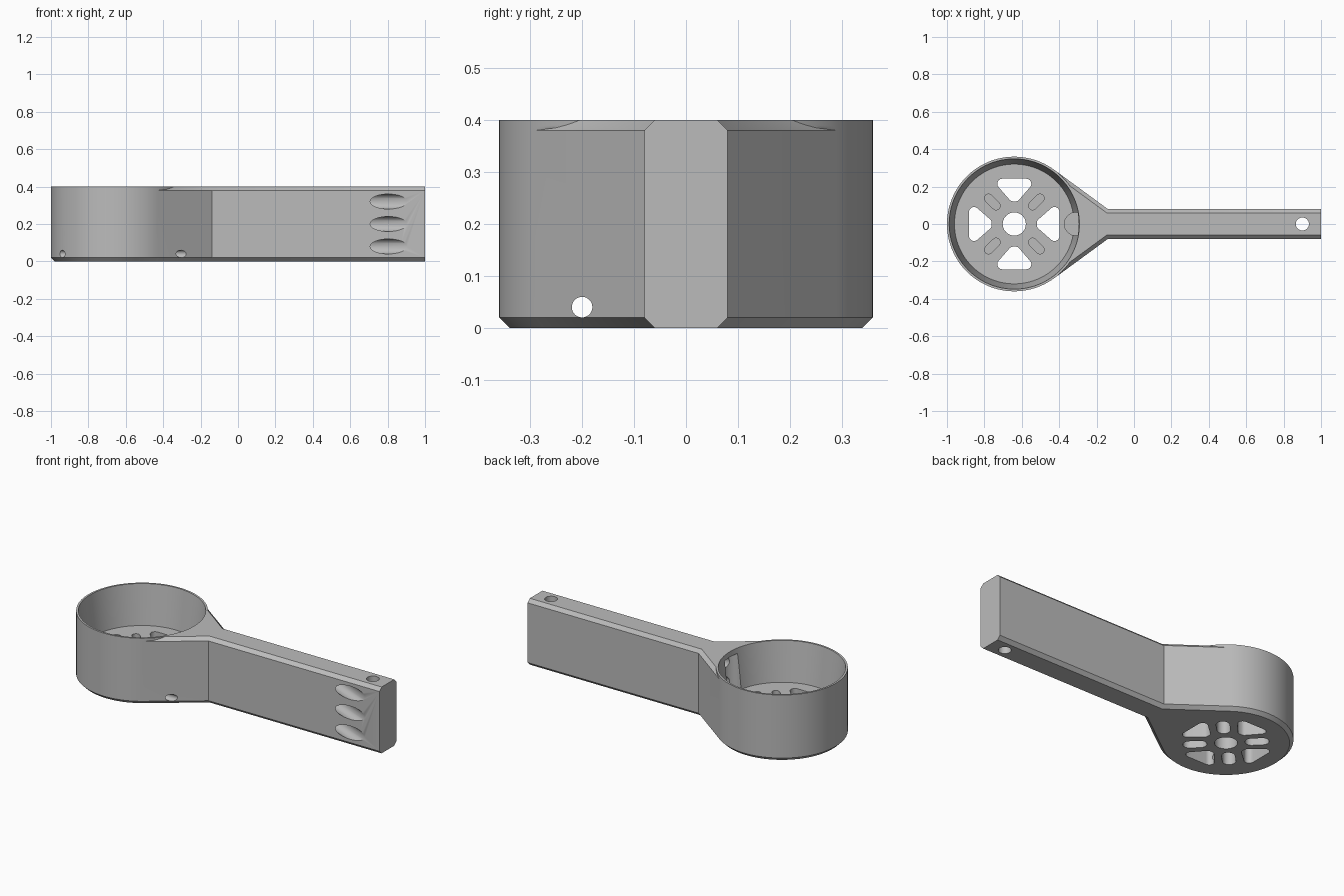
import bpy, bmesh
from math import sin, cos, pi, acos, atan2, hypot, radians
from mathutils import Vector, Matrix

if "Cube" in bpy.data.objects:
    bpy.data.objects.remove(bpy.data.objects["Cube"])

CX, R, HW, H, CH = -0.64, 0.36, 0.08, 0.40, 0.02   # cup centre, cup radius, arm half width, height, chamfer
NECK = -0.14                                       # where the arm starts to flare
FLOOR = 0.16
THETA = acos(R / hypot(NECK - CX, HW)) + atan2(HW, NECK - CX)   # tangent angle of the flare

grey = bpy.data.materials.new("grey plastic")
grey.use_nodes = True
colour = (0.5, 0.5, 0.5, 1)
grey.diffuse_color = colour
grey.node_tree.nodes["Principled BSDF"].inputs["Base Color"].default_value = colour


def make(name, bm):
    bmesh.ops.recalc_face_normals(bm, faces=bm.faces)
    mesh = bpy.data.meshes.new(name)
    bm.to_mesh(mesh)
    bm.free()
    mesh.materials.append(grey)
    ob = bpy.data.objects.new(name, mesh)
    bpy.context.collection.objects.link(ob)
    return ob


def outline(inset, cup_r):
    """Teardrop outline: straight arm, tangent flare and round cup."""
    hw, reach = HW - inset, R - inset
    neck = CX + (reach - hw * sin(THETA)) / cos(THETA)
    start = THETA - acos(min(1, reach / cup_r))
    angles = [start + (THETA - start) * i / 8 for i in range(8)]
    angles += [THETA + (pi - THETA) * i / 40 for i in range(41)]
    half = [(1, hw), (neck, hw)] + [(CX + cup_r * cos(a), cup_r * sin(a)) for a in angles]
    return half + [(x, -y) for x, y in reversed(half[:-1])]


# Body: chamfered at the bottom all round, at the top along arm and flare only
levels = [(0, CH, R - CH), (CH, 0, R), (H - CH, 0, R)]
levels += [(H - CH + CH * k / 4, CH * k / 4, R) for k in range(1, 5)]
bm = bmesh.new()
rings = [[bm.verts.new((x, y, z)) for x, y in outline(d, r)] for z, d, r in levels]
n = len(rings[0])
for low, high in zip(rings, rings[1:]):
    for i in range(n):
        j = (i + 1) % n
        bm.faces.new((low[i], low[j], high[j], high[i]))
bm.faces.new(rings[0][::-1])
bm.faces.new(rings[-1])
bmesh.ops.remove_doubles(bm, verts=bm.verts, dist=1e-5)
body = make("motor_arm_body", bm)


# Cutter helpers
def circle(centre, axis, r, seg=32):
    turn = Vector(axis).to_track_quat('Z', 'Y')
    return [Vector(centre) + turn @ Vector((r * cos(2 * pi * i / seg), r * sin(2 * pi * i / seg), 0))
            for i in range(seg)]


def hull(points):
    bm = bmesh.new()
    for p in points:
        bm.verts.new(p)
    res = bmesh.ops.convex_hull(bm, input=bm.verts)
    loose = {v for v in res["geom_interior"] + res["geom_unused"] if isinstance(v, bmesh.types.BMVert)}
    bmesh.ops.delete(bm, geom=list(loose), context='VERTS')
    bmesh.ops.dissolve_limit(bm, angle_limit=0.001, verts=bm.verts, edges=bm.edges)
    return bm


def cut(bm, name="cutter"):
    tool = make(name, bm)
    tool.hide_render = True
    mod = body.modifiers.new(name, 'BOOLEAN')
    mod.operation, mod.solver, mod.object = 'DIFFERENCE', 'EXACT', tool
    bpy.context.view_layer.objects.active = body
    bpy.ops.object.modifier_apply(modifier=mod.name)
    bpy.data.objects.remove(tool)


def rod(a, b, r, seg=32):
    axis = Vector(b) - Vector(a)
    return hull(circle(a, axis, r, seg) + circle(b, axis, r, seg))


def pocket(discs, z0, z1, angle=0):
    """Vertical pocket around the cup axis, its plan the hull of (x, y, r) discs."""
    place = Matrix.Translation((CX, 0, 0)) @ Matrix.Rotation(angle, 4, 'Z')
    return hull([place @ p for x, y, r in discs for z in (z0, z1)
                 for p in circle((x, y, z), (0, 0, 1), r, 24)])


# Cup interior with a chamfered rim
cut(hull([p for z, r in ((FLOOR, 0.32), (H - 0.015, 0.32), (H + 0.015, 0.35))
          for p in circle((CX, 0, z), (0, 0, 1), r, 96)]))

# Floor openings: shaft hole, four rounded vents, four slots recessed from both faces
cut(pocket([(0, 0, 0.062)], -0.1, 0.3))
for k in range(4):
    vent = [(0.215, s * 0.064, 0.027) for s in (-1, 1)] + [(0.147, s * 0.006, 0.026) for s in (-1, 1)]
    cut(pocket(vent, -0.1, 0.3, k * pi / 2))
    diagonal = pi / 4 + k * pi / 2
    cut(pocket([(0.138, 0, 0.022), (0.195, 0, 0.022)], 0.11, 0.3, diagonal))
    cut(pocket([(0.138, 0, 0.036), (0.195, 0, 0.036)], -0.1, 0.09, diagonal))

# Wire well in the cup wall, and three wire channels that leave through the arm's front
cut(rod((-0.31, 0, 0.04), (-0.31, 0, 0.37), 0.062))
for z in (0.08, 0.2, 0.32):
    cut(rod((-0.31, 0, z), (0.65, 0, z), 0.0395))
    cut(rod((0.625, 0, z), (0.985, -0.16, z), 0.04))

# Small cross hole through the cup base, and the bolt hole near the arm's end
cut(rod((-1.1, -0.2, 0.04), (0.1, -0.2, 0.04), 0.0198))
cut(rod((0.9, 0, -0.1), (0.9, 0, 0.5), 0.035))

bpy.ops.object.select_all(action='DESELECT')
body.select_set(True)
bpy.context.view_layer.objects.active = body
bpy.ops.object.shade_smooth_by_angle(angle=radians(30))
